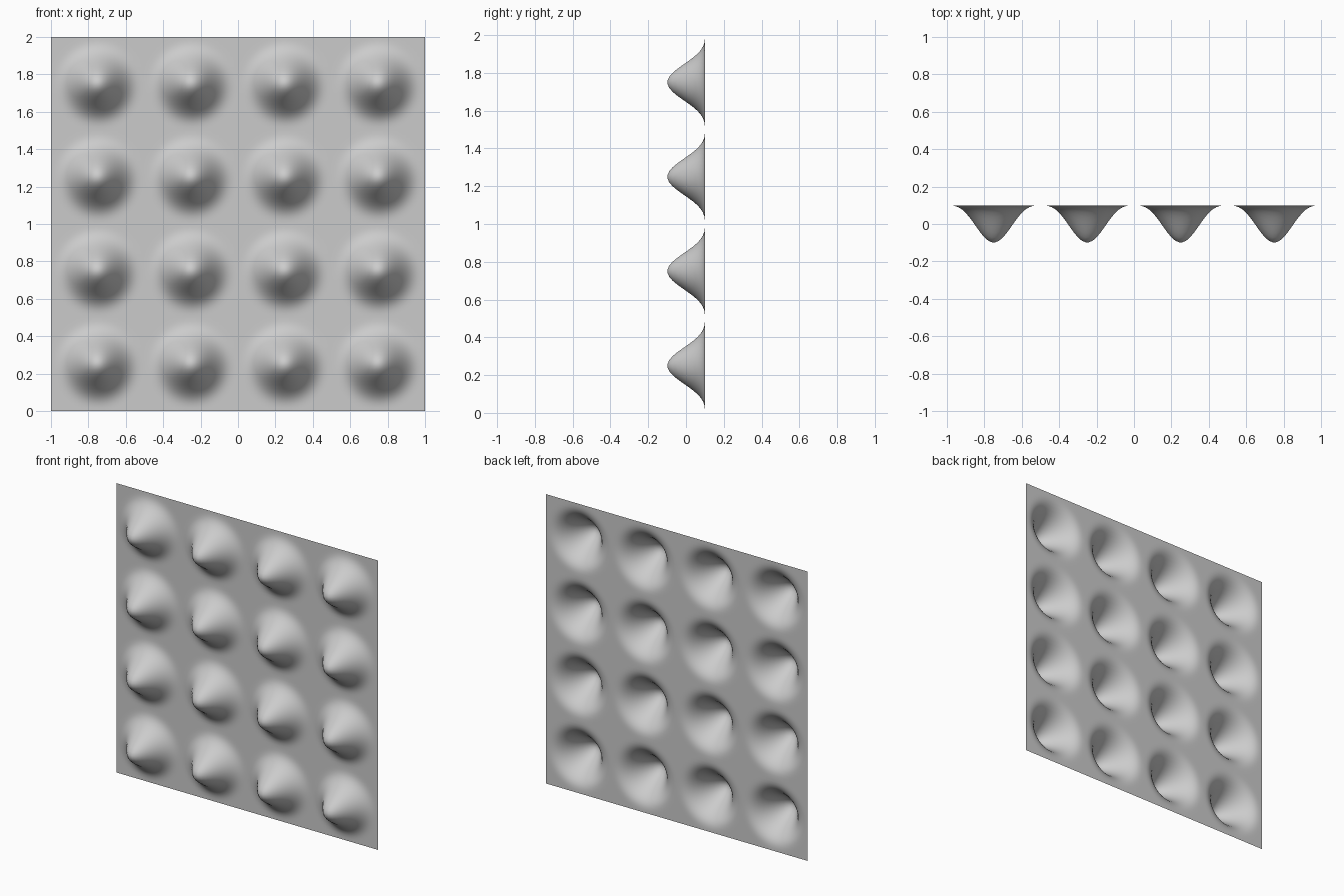
import bpy, bmesh, math

if "Cube" in bpy.data.objects:
    bpy.data.objects.remove(bpy.data.objects["Cube"])

N = 100        # grid divisions per side
CELL = 0.5     # bump spacing
DEPTH = 0.2    # bump height

# Upright sheet with a 4 x 4 array of rounded cones facing the front
bm = bmesh.new()
bmesh.ops.create_grid(bm, x_segments=N, y_segments=N, size=1.0)
for v in bm.verts:
    x, z = v.co.x, v.co.y + 1.0
    dx = (x + 1.0) % CELL - CELL / 2
    dz = z % CELL - CELL / 2
    r = min(math.hypot(dx, dz) / (CELL / 2), 1.0)
    h = math.cos(r * math.pi / 2) ** 3
    v.co = (x, DEPTH / 2 - DEPTH * h, z)
mesh = bpy.data.meshes.new("bumpy_panel")
bm.to_mesh(mesh)
bm.free()
panel = bpy.data.objects.new("bumpy_panel", mesh)
bpy.context.collection.objects.link(panel)
mesh.polygons.foreach_set("use_smooth", [True] * len(mesh.polygons))
